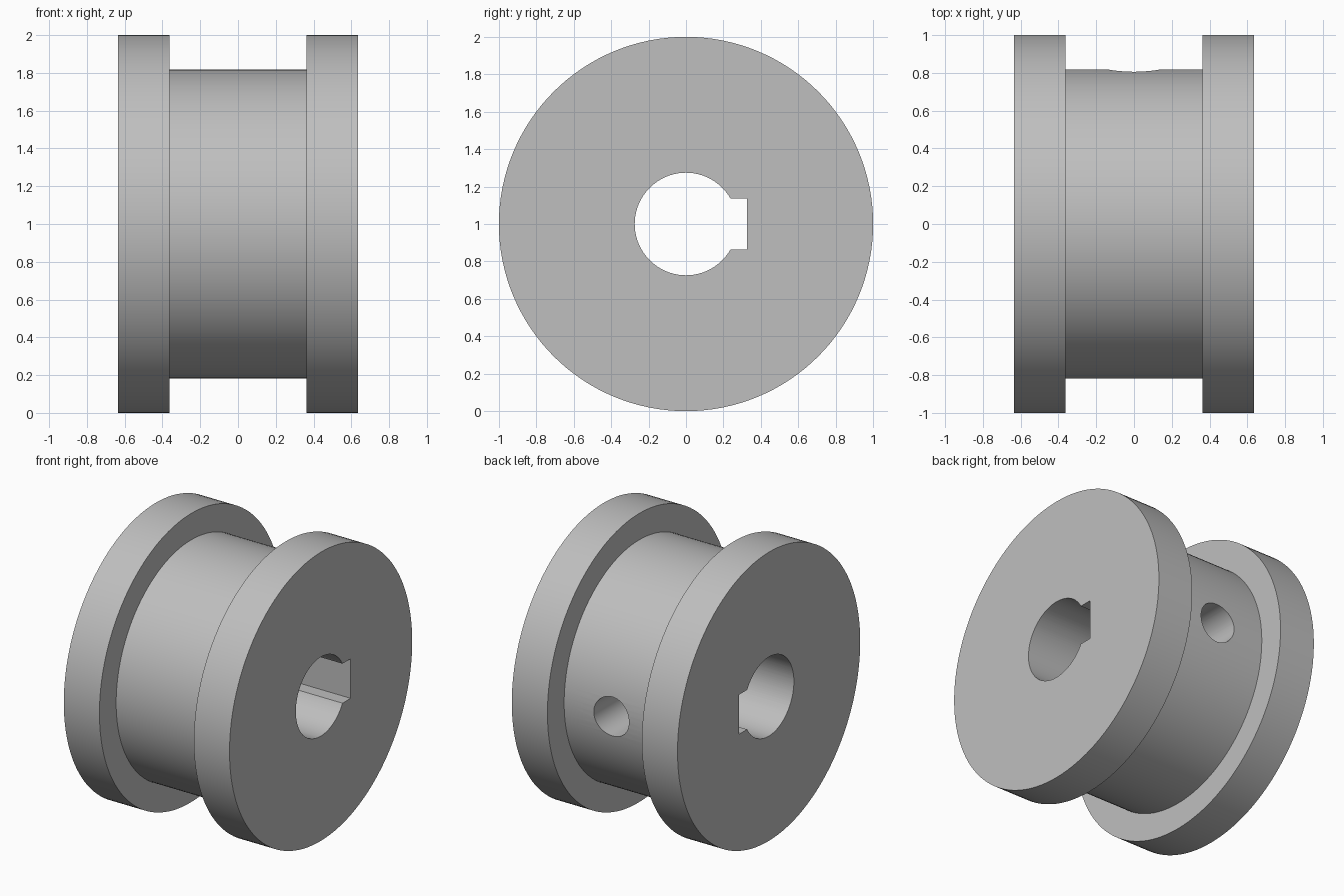
import bpy
import bmesh
from math import radians
from mathutils import Matrix, Vector

if "Cube" in bpy.data.objects:
    bpy.data.objects.remove(bpy.data.objects["Cube"], do_unlink=True)

SEGMENTS = 128
CENTRE = Vector((0, 0, 1))
FLANGE_RADIUS, HUB_RADIUS, BORE_RADIUS = 1.0, 0.817, 0.274
HALF_WIDTH, HALF_GROOVE = 0.635, 0.362
KEY_DEPTH, KEY_WIDTH = 0.326, 0.274
SCREW_RADIUS = 0.135

grey = bpy.data.materials.new("plain grey")
grey.use_nodes = True
colour = (0.52, 0.52, 0.52, 1)
grey.diffuse_color = colour
grey.node_tree.nodes["Principled BSDF"].inputs["Base Color"].default_value = colour


def make_object(name, bm):
    bmesh.ops.recalc_face_normals(bm, faces=bm.faces)
    mesh = bpy.data.meshes.new(name)
    bm.to_mesh(mesh)
    bm.free()
    mesh.materials.append(grey)
    obj = bpy.data.objects.new(name, mesh)
    bpy.context.collection.objects.link(obj)
    return obj


def cylinder(name, radius, length, axis, centre, segments=SEGMENTS):
    bm = bmesh.new()
    turn = Matrix.Rotation(radians(90), 4, "Y" if axis == "X" else "X")
    bmesh.ops.create_cone(bm, cap_ends=True, segments=segments, radius1=radius,
                          radius2=radius, depth=length,
                          matrix=Matrix.Translation(centre) @ turn)
    return make_object(name, bm)


def box(name, size, centre):
    bm = bmesh.new()
    bmesh.ops.create_cube(bm, size=1)
    bmesh.ops.scale(bm, vec=size, verts=bm.verts)
    bmesh.ops.translate(bm, vec=centre, verts=bm.verts)
    return make_object(name, bm)


# Flanged body: half section revolved around the x axis
bm = bmesh.new()
section = [(-HALF_WIDTH, 0), (-HALF_WIDTH, FLANGE_RADIUS),
           (-HALF_GROOVE, FLANGE_RADIUS), (-HALF_GROOVE, HUB_RADIUS)]
section += [(-x, r) for x, r in reversed(section)]
points = [bm.verts.new((x, 0, 1 + r)) for x, r in section]
edges = [bm.edges.new(pair) for pair in zip(points, points[1:])]
bmesh.ops.spin(bm, geom=points + edges, cent=CENTRE, axis=(1, 0, 0),
               angle=radians(360), steps=SEGMENTS, use_duplicate=False)
bmesh.ops.remove_doubles(bm, verts=bm.verts, dist=0.0001)
spool = make_object("flanged_spool", bm)

# Bore, keyway and radial screw hole
cutters = [
    cylinder("bore_cutter", BORE_RADIUS, 2, "X", CENTRE),
    box("keyway_cutter", (2, KEY_DEPTH, KEY_WIDTH),
        CENTRE + Vector((0, KEY_DEPTH / 2, 0))),
    cylinder("screw_hole_cutter", SCREW_RADIUS, 1, "Y",
             CENTRE + Vector((0, 0.65, 0)), 64),
]
bpy.ops.object.select_all(action="DESELECT")
bpy.context.view_layer.objects.active = spool
spool.select_set(True)
for cutter in cutters:
    cutter.hide_render = True
    cut = spool.modifiers.new(cutter.name, "BOOLEAN")
    cut.operation = "DIFFERENCE"
    cut.solver = "EXACT"
    cut.object = cutter
    bpy.ops.object.modifier_apply(modifier=cut.name)
    bpy.data.objects.remove(cutter, do_unlink=True)

bpy.ops.object.shade_smooth_by_angle(angle=radians(30))
